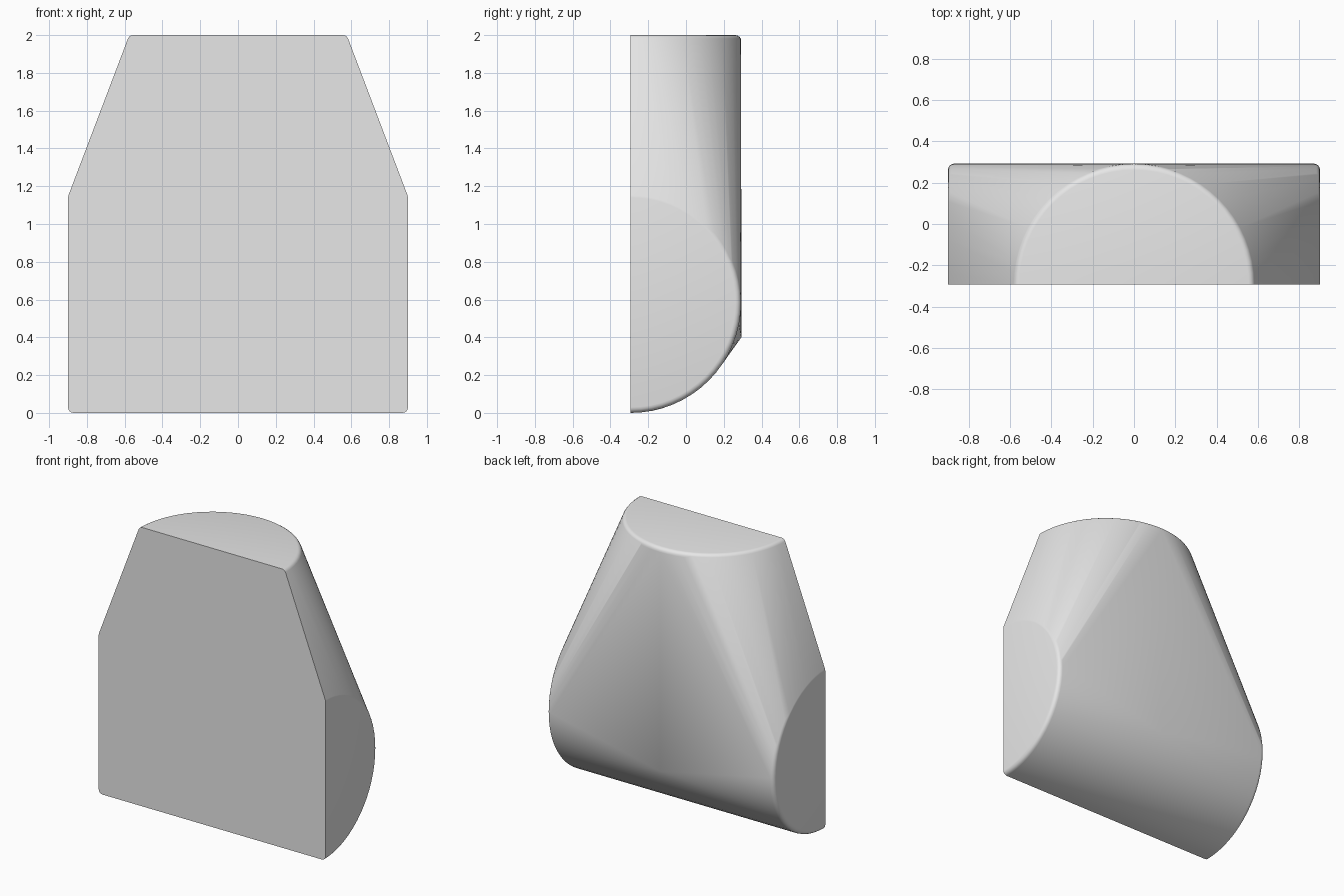
import bpy, bmesh
from math import sin, cos, pi, radians

cube = bpy.data.objects.get("Cube")
if cube:
    bpy.data.objects.remove(cube, do_unlink=True)

R = 0.585         # radius of each half-round end
FRONT = -0.293    # flat front plane
ROUND = 0.03      # soft rim of each end
HALF_WIDTH = 0.9
HEIGHT = 2.0
ARC_STEPS = 32
RIM_STEPS = 4


def half_disc_rims():
    """Yield (across, depth, inset) along the softened rim of a half disc."""
    for j in range(RIM_STEPS + 1):
        t = j / RIM_STEPS * pi / 2
        radius = R - ROUND + ROUND * sin(t)
        inset = ROUND * (1 - cos(t))
        for i in range(ARC_STEPS + 1):
            a = pi * i / ARC_STEPS
            yield radius * cos(a), FRONT + radius * sin(a), inset


# Half-round ends: one on top, one on each side
bm = bmesh.new()
for across, depth, inset in half_disc_rims():
    bm.verts.new((across, depth, HEIGHT - inset))
    for side in (-1, 1):
        bm.verts.new((side * (HALF_WIDTH - inset), depth, R + across))

# Low point of the back face
bm.verts.new((0, 0.293, 0.4))

# Stretch one skin around all three ends
hull = bmesh.ops.convex_hull(bm, input=bm.verts[:])
unused = {g for g in hull["geom_interior"] + hull["geom_unused"]
          if isinstance(g, bmesh.types.BMVert)}
bmesh.ops.delete(bm, geom=list(unused), context="VERTS")
bmesh.ops.dissolve_limit(bm, angle_limit=radians(0.2),
                         verts=bm.verts[:], edges=bm.edges[:])
bmesh.ops.recalc_face_normals(bm, faces=bm.faces[:])

mesh = bpy.data.meshes.new("three_way_body")
bm.to_mesh(mesh)
bm.free()
body = bpy.data.objects.new("three_way_body", mesh)
bpy.context.collection.objects.link(body)

# Plain grey material
grey = bpy.data.materials.new("light_grey")
grey.use_nodes = True
colour = (0.8, 0.8, 0.8, 1)
grey.diffuse_color = colour
grey.node_tree.nodes["Principled BSDF"].inputs["Base Color"].default_value = colour
mesh.materials.append(grey)

bpy.context.view_layer.objects.active = body
body.select_set(True)
bpy.ops.object.shade_smooth_by_angle(angle=radians(35))
